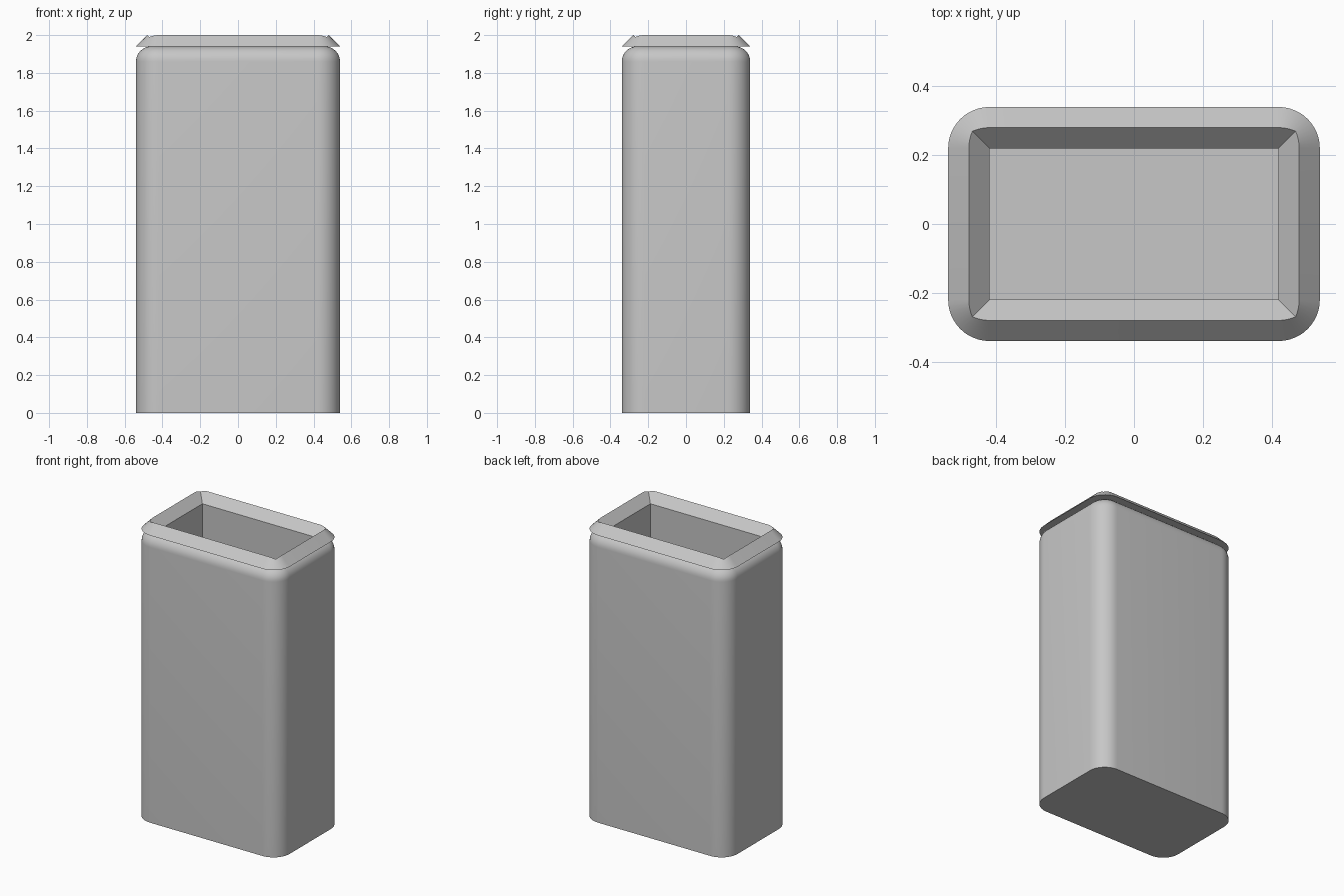
import bpy
import bmesh
from math import cos, sin, pi, radians

if "Cube" in bpy.data.objects:
    bpy.data.objects.remove(bpy.data.objects["Cube"], do_unlink=True)

HALF_X, HALF_Y = 0.54, 0.34   # outer half size
WALL = 0.12                   # wall thickness, also the corner radius
FILLET = 0.08                 # rounding of the shoulder
TOP = 1.94                    # shoulder height, where the rim sits
STEPS = 12                    # segments per rounded corner

grey = bpy.data.materials.new("plain grey")
grey.use_nodes = True
grey.diffuse_color = (0.57, 0.57, 0.57, 1)
grey.node_tree.nodes["Principled BSDF"].inputs["Base Color"].default_value = grey.diffuse_color


def ring(place):
    """Rounded rectangle; place(angle) gives distance from the corner centre and height."""
    points = []
    for quarter, (sx, sy) in enumerate([(1, 1), (-1, 1), (-1, -1), (1, -1)]):
        for i in range(STEPS + 1):
            a = (quarter + i / STEPS) * pi / 2
            d, z = place(a)
            points.append((sx * (HALF_X - WALL) + d * cos(a),
                           sy * (HALF_Y - WALL) + d * sin(a), z))
    return points


def level(inset, z):
    return ring(lambda a: (WALL - inset, z))


def ridge(a):
    # crest where the rounded outer slope meets the mitred inner slopes
    d = WALL / (1 + max(abs(cos(a)), abs(sin(a))))
    return d, TOP + WALL - d


def loft(name, rings, closed):
    """Skin the rings; either cap both ends or join the last ring to the first."""
    bm = bmesh.new()
    loops = [[bm.verts.new(p) for p in r] for r in rings]
    pairs = list(zip(loops, loops[1:]))
    if closed:
        pairs.append((loops[-1], loops[0]))
    else:
        bm.faces.new(loops[0][::-1])
        bm.faces.new(loops[-1])
    for low, high in pairs:
        for i in range(len(low)):
            j = (i + 1) % len(low)
            bm.faces.new((low[i], low[j], high[j], high[i]))
    bmesh.ops.remove_doubles(bm, verts=bm.verts, dist=1e-5)
    bmesh.ops.recalc_face_normals(bm, faces=bm.faces)
    mesh = bpy.data.meshes.new(name)
    bm.to_mesh(mesh)
    bm.free()
    mesh.materials.append(grey)
    obj = bpy.data.objects.new(name, mesh)
    bpy.context.collection.objects.link(obj)
    bpy.ops.object.select_all(action="DESELECT")
    obj.select_set(True)
    bpy.context.view_layer.objects.active = obj
    bpy.ops.object.shade_smooth_by_angle(angle=radians(30))
    return obj


# Container: outer wall, rounded shoulder, square-cornered cavity and floor
shoulder = [level(FILLET * (1 - cos(t)), TOP - FILLET * (1 - sin(t)))
            for t in (i / 8 * pi / 2 for i in range(9))]
loft("container", [level(0, 0)] + shoulder + [level(WALL, TOP), level(WALL, WALL)], False)

# Rim: triangular band with a rounded outside and mitred inside
loft("rim", [level(0, TOP), ring(ridge), level(WALL, TOP)], True)
